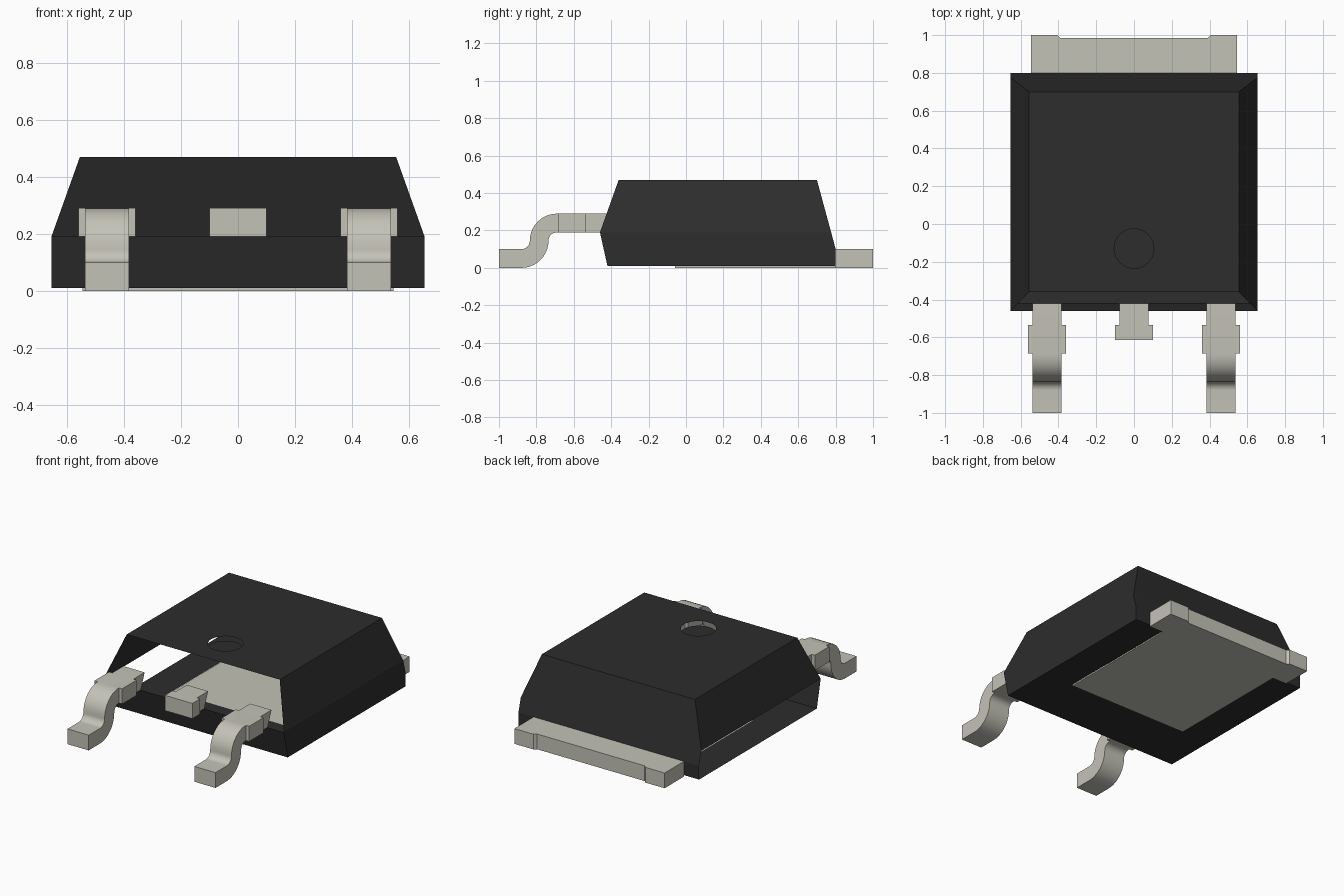
import bpy, bmesh, math
from mathutils import Vector

cube = bpy.data.objects.get("Cube")
if cube:
    bpy.data.objects.remove(cube)


def material(name, color):
    m = bpy.data.materials.new(name)
    m.use_nodes = True
    m.diffuse_color = (*color, 1)
    m.node_tree.nodes["Principled BSDF"].inputs["Base Color"].default_value = (*color, 1)
    return m


BLACK = material("black plastic", (0.026, 0.026, 0.026))
METAL = material("tinned metal", (0.55, 0.54, 0.475))


def finish(name, bm, mat, smooth=False):
    mesh = bpy.data.meshes.new(name)
    bm.to_mesh(mesh)
    bm.free()
    mesh.materials.append(mat)
    obj = bpy.data.objects.new(name, mesh)
    bpy.context.collection.objects.link(obj)
    if smooth:
        bpy.ops.object.select_all(action='DESELECT')
        obj.select_set(True)
        bpy.context.view_layer.objects.active = obj
        bpy.ops.object.shade_smooth_by_angle(angle=math.radians(30))
    return obj


def extrude(name, points, vector, mat, smooth=False):
    """Solid made by sweeping a closed outline along a vector."""
    bm = bmesh.new()
    face = bm.faces.new([bm.verts.new(p) for p in points])
    moved = bmesh.ops.extrude_face_region(bm, geom=[face], use_keep_orig=True)["geom"]
    bmesh.ops.translate(bm, vec=vector,
                        verts=[v for v in moved if isinstance(v, bmesh.types.BMVert)])
    bmesh.ops.recalc_face_normals(bm, faces=bm.faces)
    return finish(name, bm, mat, smooth)


def loop(bm, points):
    return [bm.verts.new(p) for p in points]


def loop_edges(bm, verts):
    result = []
    for a, b in zip(verts, verts[1:] + verts[:1]):
        result.append(bm.edges.get((a, b)) or bm.edges.new((a, b)))
    return result


def rect(x, y0, y1, z):
    return [(-x, y0, z), (x, y0, z), (x, y1, z), (-x, y1, z)]


# Body shell: open at the upper front and along the lower -x side
FRONT, LEFT_OPEN = 0, 3
bm = bmesh.new()
rings = [loop(bm, rect(*r)) for r in ((0.655, -0.42, 0.8, 0.01), (0.655, -0.44, 0.8, 0.1),
                                      (0.655, -0.46, 0.776, 0.19), (0.555, -0.36, 0.7, 0.47))]
for band in range(3):
    for side in range(4):
        if (side == FRONT and band == 2) or (side == LEFT_OPEN and band < 2):
            continue
        a, b, n = rings[band], rings[band + 1], (side + 1) % 4
        bm.faces.new((a[side], a[n], b[n], b[side]))

# Top face around the round mark, and floor around the heat pad
MARK_Y, MARK_R, SEGMENTS = -0.13, 0.105, 40
PAD_X, PAD_Y = 0.44, -0.06
circle = [(MARK_R * math.cos(math.tau * i / SEGMENTS),
           MARK_Y + MARK_R * math.sin(math.tau * i / SEGMENTS), 0.47) for i in range(SEGMENTS)]
for ring, hole, normal in ((rings[3], circle, (0, 0, 1)),
                           (rings[0], rect(PAD_X, PAD_Y, 0.79, 0.01), (0, 0, -1))):
    edges = loop_edges(bm, ring) + loop_edges(bm, loop(bm, hole))
    bmesh.ops.triangle_fill(bm, use_beauty=True, edges=edges, normal=normal)
finish("body", bm, BLACK)

# Sunken disc below the round mark
bm = bmesh.new()
bm.faces.new(loop(bm, [(x, y, 0.44) for x, y, z in circle]))
finish("mark_disc", bm, BLACK)

# Heat pad under the body, and the notched tab behind it
extrude("heat_pad", rect(PAD_X, PAD_Y, 0.8, 0), (0, 0, 0.009), METAL)
half = [(0.545, 0.8), (0.545, 1.0), (0.405, 1.0), (0.39, 0.985)]
outline = half + [(-x, y) for x, y in reversed(half)]
extrude("tab", [(x, y, 0) for x, y in outline], (0, 0, 0.1), METAL)


# Bent leads: S-shaped side profile swept across the width
def arc(cy, cz, r, start, end, steps=10):
    return [(cy + r * math.cos(math.radians(start + (end - start) * i / steps)),
             cz + r * math.sin(math.radians(start + (end - start) * i / steps)))
            for i in range(steps + 1)]


OUTER, INNER, MID = 0.145, 0.045, 0.145
profile = [(-0.46, 0.19), (-0.42, 0.29)]
profile += arc(-0.69, MID, OUTER, 90, 180)
profile += arc(-0.88, MID, INNER, 0, -90)[1:]
profile += [(-1.0, 0.1), (-1.0, 0)]
profile += arc(-0.88, MID, OUTER, -90, 0)
profile += arc(-0.69, MID, INNER, 180, 90)[1:]


def collar(name, x, width, y0, y1):
    points = [Vector(p) + Vector((x, 0, 0)) for p in rect(width / 2, y0, y1, 0.19)]
    extrude(name, points, (0, 0, 0.1), METAL)


for side, sign in (("left", 1), ("right", -1)):
    x = sign * 0.46
    extrude(side + "_lead", [(x - 0.077, y, z) for y, z in profile], (0.154, 0, 0), METAL, True)
    collar(side + "_lead_collar", x, 0.2, -0.685, -0.535)

# Cut-off middle lead
stub = [(-0.46, 0.19), (-0.42, 0.29), (-0.54, 0.29), (-0.54, 0.19)]
extrude("middle_lead", [(-0.077, y, z) for y, z in stub], (0.154, 0, 0), METAL)
collar("middle_lead_collar", 0, 0.2, -0.615, -0.535)
